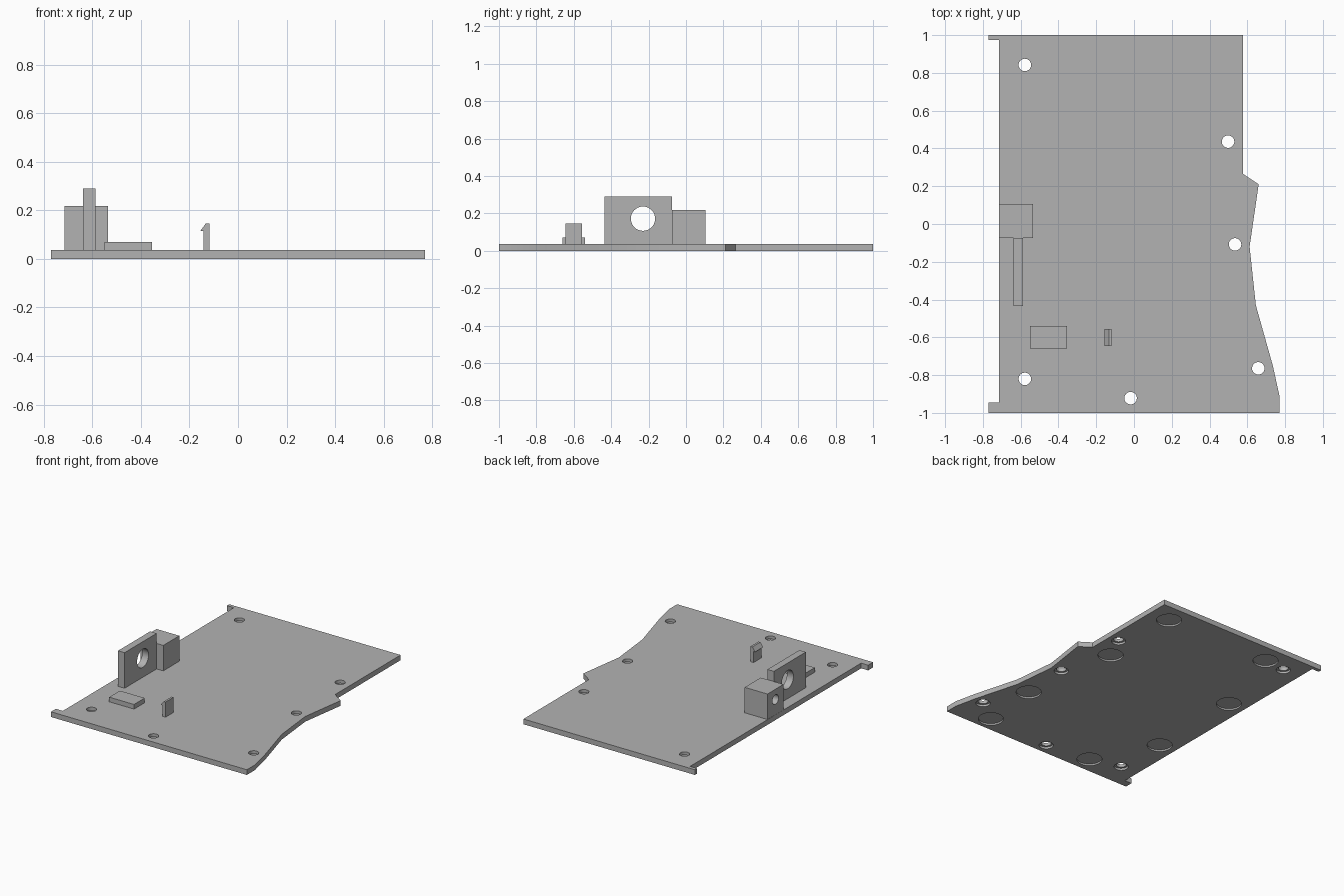
import bpy, bmesh, math
from mathutils import Matrix, Vector

if "Cube" in bpy.data.objects:
    bpy.data.objects.remove(bpy.data.objects["Cube"])

T = 0.037  # plate thickness

grey = bpy.data.materials.new("grey plastic")
grey.diffuse_color = (0.45, 0.45, 0.45, 1)
grey.use_nodes = True
grey.node_tree.nodes["Principled BSDF"].inputs["Base Color"].default_value = grey.diffuse_color


def finish(name, bm):
    bmesh.ops.recalc_face_normals(bm, faces=bm.faces)
    mesh = bpy.data.meshes.new(name)
    bm.to_mesh(mesh)
    bm.free()
    ob = bpy.data.objects.new(name, mesh)
    bpy.context.collection.objects.link(ob)
    mesh.materials.append(grey)
    return ob


def prism(name, points, direction):
    """Extrude a closed outline along a direction."""
    bm = bmesh.new()
    face = bm.faces.new([bm.verts.new(p) for p in points])
    out = bmesh.ops.extrude_face_region(bm, geom=[face])
    moved = [v for v in out["geom"] if isinstance(v, bmesh.types.BMVert)]
    bmesh.ops.translate(bm, verts=moved, vec=Vector(direction))
    return finish(name, bm)


def box(name, x0, x1, y0, y1, z0, z1):
    return prism(name, [(x0, y0, z0), (x1, y0, z0), (x1, y1, z0), (x0, y1, z0)],
                 (0, 0, z1 - z0))


def drill(target, centres, radius, length, axis="Z"):
    """Cut round holes centred on the given points."""
    bm = bmesh.new()
    turn = Matrix.Rotation(math.pi / 2, 4, "Y") if axis == "X" else Matrix()
    for c in centres:
        bmesh.ops.create_cone(bm, cap_ends=True, segments=40, radius1=radius,
                              radius2=radius, depth=length,
                              matrix=Matrix.Translation(c) @ turn)
    cutter = finish("hole_cutter", bm)
    cutter.hide_render = True
    mod = target.modifiers.new("holes", "BOOLEAN")
    mod.operation = "DIFFERENCE"
    mod.solver = "EXACT"
    mod.object = cutter
    select(target)
    bpy.ops.object.modifier_apply(modifier=mod.name)
    bpy.data.objects.remove(cutter)


def select(ob):
    bpy.ops.object.select_all(action="DESELECT")
    ob.select_set(True)
    bpy.context.view_layer.objects.active = ob


# Base plate with end tabs on the left and a shaped right edge
outline = [(-0.77, -1), (0.77, -1), (0.77, -0.91), (0.735, -0.75),
           (0.645, -0.43), (0.612, -0.12), (0.66, 0.21), (0.578, 0.265),
           (0.578, 1), (-0.77, 1), (-0.77, 0.975), (-0.715, 0.975),
           (-0.715, -0.945), (-0.77, -0.945)]
plate = prism("base_plate", [(x, y, 0) for x, y in outline], (0, 0, T))

# Screw holes, counterbored from below
screws = [(-0.578, 0.842), (0.498, 0.436), (0.535, -0.108),
          (0.658, -0.764), (-0.018, -0.922), (-0.578, -0.82)]
drill(plate, [(x, y, T / 2) for x, y in screws], 0.033, 0.2)
drill(plate, [(x, y, 0) for x, y in screws], 0.047, 0.03)

# Shallow round foot recesses underneath
feet = [(0.42, 0.86), (-0.41, 0.86), (0.42, 0.26), (-0.59, 0.27),
        (0.52, -0.46), (-0.59, -0.44), (0.485, -0.89), (-0.355, -0.88)]
drill(plate, [(x, y, 0) for x, y in feet], 0.083, 0.024)

# Upright wall with a large round opening
wall = box("upright_wall", -0.638, -0.587, -0.435, -0.075, T, 0.29)
drill(wall, [(-0.61, -0.23, 0.172)], 0.065, 0.2, "X")

# Block with a blind hole in its outer side
block = box("socket_block", -0.714, -0.535, -0.075, 0.105, T, 0.218)
drill(block, [(-0.714, 0.015, 0.145)], 0.034, 0.24, "X")

# Low rectangular pad
box("raised_pad", -0.55, -0.355, -0.66, -0.54, T, 0.07)

# Snap clip with a hooked top
clip = [(-0.118, T), (-0.118, 0.145), (-0.133, 0.145), (-0.155, 0.115),
        (-0.143, 0.115), (-0.143, T)]
prism("snap_clip", [(x, -0.645, z) for x, z in clip], (0, 0.09, 0))

# Smooth the round walls, keep the edges crisp
for ob in list(bpy.context.scene.objects):
    select(ob)
    bpy.ops.object.shade_smooth_by_angle(angle=math.radians(30))
